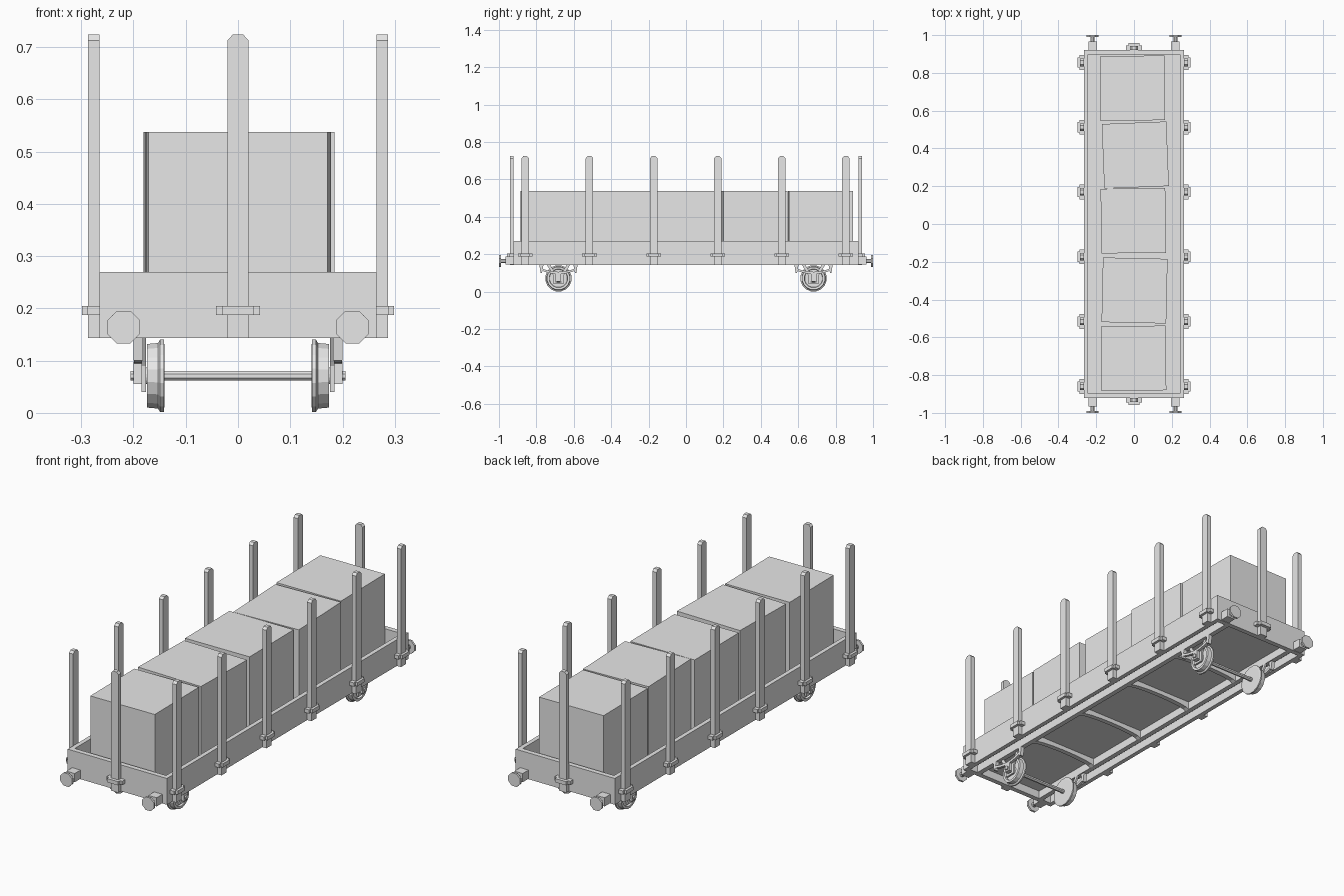
import bpy, bmesh, math
from mathutils import Matrix

if "Cube" in bpy.data.objects:
    bpy.data.objects.remove(bpy.data.objects["Cube"])

grey = bpy.data.materials.new("plain grey")
grey.use_nodes = True
grey.diffuse_color = (0.8, 0.8, 0.8, 1)
grey.node_tree.nodes["Principled BSDF"].inputs["Base Color"].default_value = (0.8, 0.8, 0.8, 1)


def finish(name, bm):
    bmesh.ops.recalc_face_normals(bm, faces=bm.faces)
    mesh = bpy.data.meshes.new(name)
    bm.to_mesh(mesh)
    bm.free()
    mesh.materials.append(grey)
    ob = bpy.data.objects.new(name, mesh)
    bpy.context.collection.objects.link(ob)
    return ob


def box(name, x, y, z, turn=0):
    """Box from three (low, high) ranges, optionally turned about its own z axis."""
    bm = bmesh.new()
    centre = [(a + b) / 2 for a, b in (x, y, z)]
    size = [b - a for a, b in (x, y, z)]
    bmesh.ops.create_cube(bm, size=1, matrix=Matrix.Diagonal((*size, 1)))
    ob = finish(name, bm)
    ob.location = centre
    ob.rotation_euler.z = turn
    return ob


def extrude(name, points, place, low, high):
    """Prism of a 2D outline; place(u, v, depth) gives the 3D position."""
    bm = bmesh.new()
    a = [bm.verts.new(place(u, v, low)) for u, v in points]
    b = [bm.verts.new(place(u, v, high)) for u, v in points]
    bm.faces.new(a)
    bm.faces.new(b[::-1])
    for i in range(len(a)):
        j = (i + 1) % len(a)
        bm.faces.new((a[i], a[j], b[j], b[i]))
    return finish(name, bm)


def lathe(name, profile, axis, centre, sides):
    """Closed solid from (radius, distance along axis) rings."""
    bm = bmesh.new()
    rings = []
    for r, d in profile:
        ring = []
        for i in range(sides):
            t = math.tau * (i + 0.5) / sides
            u, v = r * math.cos(t), r * math.sin(t)
            co = (d, u, v) if axis == "x" else (u, d, v)
            ring.append(bm.verts.new(co))
        rings.append(ring)
    for a, b in zip(rings, rings[1:]):
        for i in range(sides):
            j = (i + 1) % sides
            bm.faces.new((a[i], a[j], b[j], b[i]))
    bm.faces.new(rings[0])
    bm.faces.new(rings[-1])
    ob = finish(name, bm)
    ob.location = centre
    return ob


def along_x(u, v, d):
    return (d, u, v)


def along_y(u, v, d):
    return (u, d, v)


def span(s, a, b):
    return tuple(sorted((s * a, s * b)))


W, L = 0.265, 0.922          # half width and half length of the body
BOTTOM, RIM, FLOOR = 0.143, 0.27, 0.19

# Body: floor, side boards, end boards
box("floor", (-W + 0.01, W - 0.01), (-L + 0.01, L - 0.01), (FLOOR - 0.008, FLOOR))
for s, side in ((1, "left"), (-1, "right")):
    box(f"{side}_board", span(s, W - 0.021, W), (-L, L), (BOTTOM, RIM))
    box(f"{side}_longeron", span(s, 0.176, 0.2), (-L + 0.02, L - 0.02), (BOTTOM, FLOOR - 0.004))
for s, end in ((-1, "front"), (1, "back")):
    box(f"{end}_board", (-W + 0.021, W - 0.021), span(s, L - 0.024, L), (BOTTOM, RIM))

# Arched cross members under the floor
arch = [(-0.176, 0.184), (0.176, 0.184)]
arch += [(0.176 * math.cos(math.pi * i / 8), BOTTOM + 0.018 * math.sin(math.pi * i / 8))
         for i in range(9)]
for y in (-0.515, -0.175, 0.175, 0.515):
    extrude("cross_member", arch, along_y, y - 0.012, y + 0.012)


def stake_outline(c):
    top, h = 0.724, 0.02
    return [(c - h, BOTTOM), (c + h, BOTTOM), (c + h, top - 0.011),
            (c + h / 2, top), (c - h / 2, top), (c - h, top - 0.011)]


# Side stakes with their brackets
for s in (-1, 1):
    for y in (-0.86, -0.516, -0.173, 0.17, 0.512, 0.855):
        extrude("side_stake", stake_outline(y), along_x, *span(s, W, W + 0.022))
        for e in (-1, 1):
            box("stake_bracket_cheek", span(s, W, W + 0.023),
                (y + e * 0.029 - 0.010, y + e * 0.029 + 0.010), (0.187, 0.205))
        box("stake_bracket_bar", span(s, W + 0.022, W + 0.034), (y - 0.027, y + 0.027), (0.187, 0.205))

for e in (-1, 1):
    # End stake and bracket
    extrude("end_stake", stake_outline(0), along_y, *span(e, L, L + 0.02))
    for s in (-1, 1):
        box("end_bracket_cheek", span(s, 0.02, 0.042), span(e, L, L + 0.022), (0.187, 0.205))
    box("end_bracket_bar", (-0.03, 0.03), span(e, L + 0.02, L + 0.036), (0.187, 0.205))

    # Buffers
    for s in (-1, 1):
        x = s * 0.219
        box("buffer_housing", (x - 0.022, x + 0.022), span(e, L, 0.966), (0.145, 0.187))
        lathe("buffer", [(0.012, e * 0.96), (0.012, e * 0.99), (0.034, e * 0.99), (0.034, e)],
              "y", (x, 0, 0.164), 8)

    # Wheel sets
    y = e * 0.682
    lathe("axle", [(0.01, -0.206), (0.01, 0.206)], "x", (0, y, 0.071), 8)
    for s in (-1, 1):
        lathe("wheel", [(0.06, s * 0.141), (0.071, s * 0.142), (0.071, s * 0.149),
                        (0.064, s * 0.153), (0.062, s * 0.174), (0.05, s * 0.174),
                        (0.048, s * 0.164), (0.02, s * 0.164), (0.016, s * 0.176)],
              "x", (0, y, 0.071), 16)
        # Axle guard: a tapering plate with angled legs
        for d in (-1, 1):
            leg = [(y + d * 0.014, 0.04), (y + d * 0.026, 0.04), (y + d * 0.03, 0.09),
                   (y + d * 0.062, BOTTOM), (y + d * 0.044, BOTTOM), (y + d * 0.014, 0.095)]
            extrude("axle_guard_leg", leg, along_x, *span(s, 0.176, 0.185))
            hanger = [(y + d * 0.08, BOTTOM), (y + d * 0.102, BOTTOM),
                      (y + d * 0.096, 0.1), (y + d * 0.088, 0.1)]
            extrude("spring_hanger", hanger, along_x, *span(s, 0.182, 0.2))
        box("axle_guard_tie", span(s, 0.176, 0.185), (y - 0.026, y + 0.026), (0.04, 0.05))
        box("axle_box", span(s, 0.18, 0.2), (y - 0.015, y + 0.015), (0.055, 0.098))
        # Curved leaf spring
        low = [(y + 0.095 * t / 4, 0.094 + 0.02 * (t / 4) ** 2) for t in range(-4, 5)]
        high = [(u, v + 0.012) for u, v in reversed(low)]
        extrude("leaf_spring", low + high, along_x, *span(s, 0.185, 0.199))

# Cargo crates, each slightly askew
for x, y, turn in ((-0.008, 0.719, 0.012), (0.007, 0.365, 0.04), (-0.004, 0.017, 0.01),
                   (0.003, -0.352, -0.022), (-0.002, -0.711, 0.012)):
    box("crate", (x - 0.171, x + 0.171), (y - 0.171, y + 0.171), (FLOOR, 0.538), turn)
